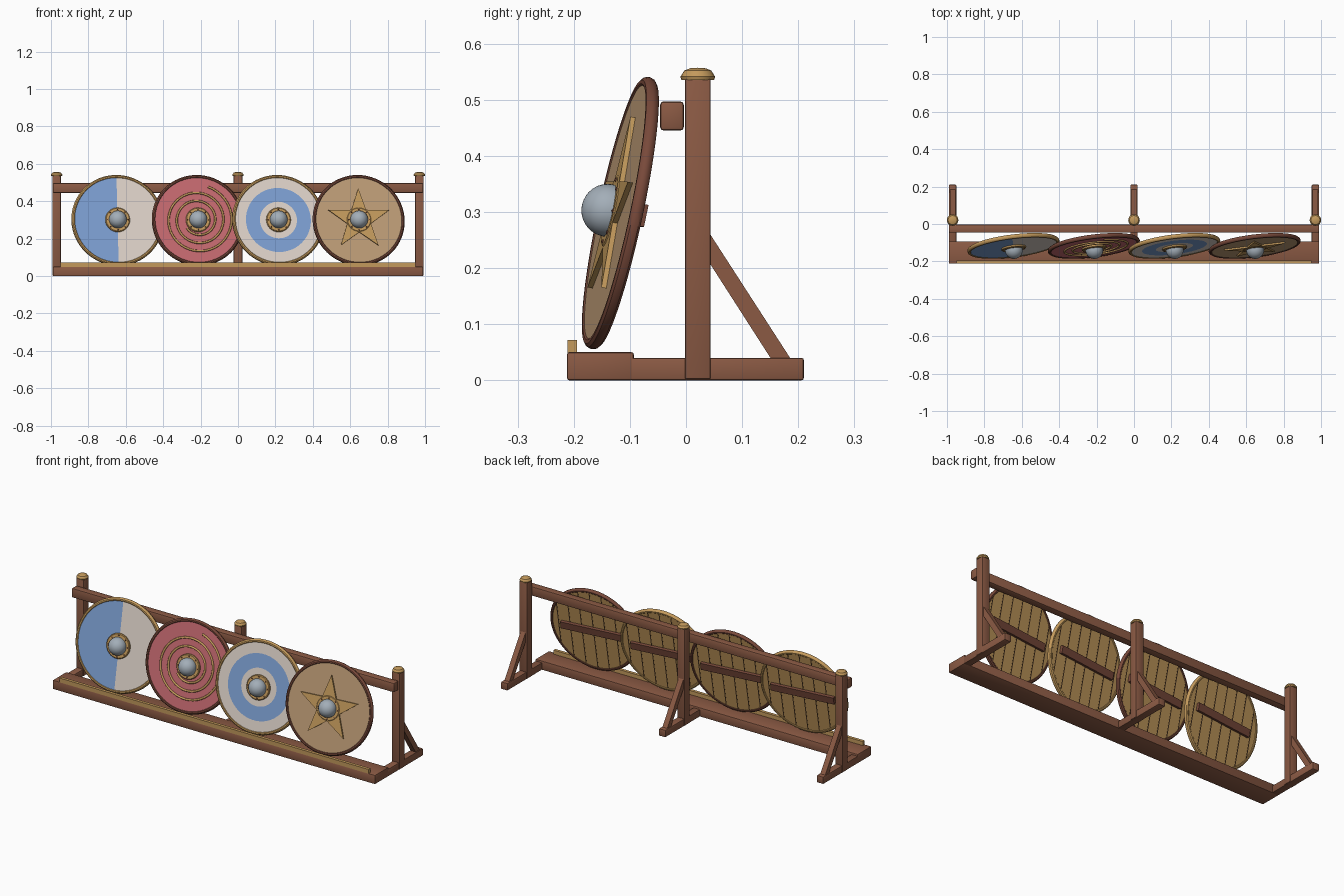
import bpy, bmesh, math
from mathutils import Matrix, Vector

cube = bpy.data.objects.get("Cube")
if cube:
    bpy.data.objects.remove(cube, do_unlink=True)


def material(name, hexcode):
    rgb = [int(hexcode[i:i + 2], 16) / 255 for i in (0, 2, 4)]
    lin = [c / 12.92 if c < 0.04 else ((c + 0.055) / 1.055) ** 2.4 for c in rgb]
    m = bpy.data.materials.new(name)
    m.use_nodes = True
    m.diffuse_color = (*lin, 1)
    m.node_tree.nodes["Principled BSDF"].inputs["Base Color"].default_value = (*lin, 1)
    return m


wood = material("brown wood", "8B5A44")
dark = material("dark wood", "78493A")
gold = material("golden wood", "C49A5C")
groove = material("plank gap", "4A3522")
blue = material("blue paint", "7C9FD2")
cream = material("cream paint", "DDD2C8")
red = material("red paint", "C66A70")
tan = material("tan paint", "BE9C76")
steel = material("steel", "A3AEB8")


def finish(name, bm, mats, matrix=None, smooth=False):
    bmesh.ops.recalc_face_normals(bm, faces=bm.faces)
    mesh = bpy.data.meshes.new(name)
    bm.to_mesh(mesh)
    bm.free()
    ob = bpy.data.objects.new(name, mesh)
    bpy.context.scene.collection.objects.link(ob)
    for m in mats:
        mesh.materials.append(m)
    if matrix:
        ob.matrix_world = matrix
    if smooth:
        bpy.ops.object.select_all(action="DESELECT")
        bpy.context.view_layer.objects.active = ob
        ob.select_set(True)
        bpy.ops.object.shade_smooth_by_angle(angle=math.radians(35))
    return ob


def box(name, lo, hi, mat, matrix=None, bevel=0.0):
    lo, hi = Vector(lo), Vector(hi)
    bm = bmesh.new()
    bmesh.ops.create_cube(bm, size=1)
    bmesh.ops.scale(bm, vec=hi - lo, verts=bm.verts)
    bmesh.ops.translate(bm, vec=(lo + hi) / 2, verts=bm.verts)
    if bevel:
        bmesh.ops.bevel(bm, geom=bm.edges[:], offset=bevel, segments=2,
                        profile=0.5, affect="EDGES")
    return finish(name, bm, [mat], matrix, smooth=bool(bevel))


def prism(name, points, depth, mat, matrix):
    """Extrude a flat outline along its local z."""
    bm = bmesh.new()
    face = bm.faces.new([bm.verts.new((x, y, 0)) for x, y in points])
    out = bmesh.ops.extrude_face_region(bm, geom=[face])
    bmesh.ops.translate(bm, vec=(0, 0, depth),
                        verts=[v for v in out["geom"] if isinstance(v, bmesh.types.BMVert)])
    return finish(name, bm, [mat], matrix)


def lathe(name, profile, mats, matrix, rule=None, steps=48):
    """Spin (radius, height) points about local z; rule picks the colour slot."""
    bm = bmesh.new()
    verts = [bm.verts.new((r, 0, h)) for r, h in profile]
    edges = [bm.edges.new(pair) for pair in zip(verts, verts[1:])]
    bmesh.ops.spin(bm, geom=verts + edges, cent=(0, 0, 0), axis=(0, 0, 1),
                   angle=math.tau, steps=steps, use_merge=True)
    bmesh.ops.remove_doubles(bm, verts=bm.verts, dist=1e-5)
    bm.normal_update()
    if rule:
        for f in bm.faces:
            f.material_index = rule(f.calc_center_median())
    return finish(name, bm, mats, matrix, smooth=True)


# Rack: sill, lip and top rail
box("front_sill", (-0.99, -0.212, 0), (0.99, -0.093, 0.05), wood, bevel=0.004)
box("sill_lip", (-0.95, -0.211, 0.048), (0.95, -0.194, 0.072), gold)
box("top_rail", (-0.99, -0.046, 0.445), (0.99, -0.004, 0.497), wood, bevel=0.006)

# Three supports, each with foot, post, cap and rear brace
YZ = Matrix(((0, 0, 1), (1, 0, 0), (0, 1, 0))).to_4x4()
for side, x in (("right", -0.97), ("middle", 0), ("left", 0.97)):
    box(side + "_foot", (x - 0.02, -0.1, 0), (x + 0.02, 0.21, 0.04), wood, bevel=0.004)
    box(side + "_post", (x - 0.023, -0.002, 0.002), (x + 0.023, 0.044, 0.537), wood, bevel=0.003)
    prism(side + "_brace", [(0.04, 0.265), (0.04, 0.212), (0.153, 0.036), (0.188, 0.036)],
          0.03, wood, Matrix.Translation((x - 0.015, 0, 0)) @ YZ)
    lathe(side + "_post_cap", [(0, 0), (0.029, 0), (0.031, 0.006), (0.024, 0.017),
                               (0.014, 0.021), (0, 0.022)],
          [gold], Matrix.Translation((x, 0.021, 0.535)), steps=20)

R = 0.237            # rim centre line radius
HALF = 0.009         # half thickness of the boards


def shield(name, x, paints, rim, rule):
    m = (Matrix.Translation((x, -0.117, 0.298)) @ Matrix.Rotation(math.radians(7), 4, "Z")
         @ Matrix.Rotation(math.radians(90 - 12), 4, "X"))
    # Painted front over wooden back
    lathe(name + "_board", [(0, -HALF), (R, -HALF), (R, HALF), (0.175, HALF),
                            (0.1, HALF), (0, HALF)], [gold] + paints, m,
          lambda c: 0 if c.z < HALF * 0.9 else 1 + rule(c))
    ring = [(R + 0.011 * math.cos(a), 0.012 * math.sin(a))
            for a in [math.tau * i / 10 for i in range(11)]]
    lathe(name + "_rim", ring, [rim], m, steps=64)
    # Plank gaps and grip strap on the back
    for i in range(-3, 4):
        u = 0.066 * i
        h = math.sqrt(R * R - u * u) - 0.008
        box(f"{name}_plank_gap_{i + 4}", (u - 0.0025, -h, -HALF - 0.001),
            (u + 0.0025, h, -HALF + 0.002), groove, m)
    box(name + "_grip", (-0.18, -0.02, -0.025), (0.18, 0.02, -HALF + 0.002), dark, m)
    # Boss with flange and rivets
    lathe(name + "_boss_flange", [(0, 0.005), (0.066, 0.005), (0.066, 0.017), (0.062, 0.02),
                                  (0, 0.02)], [gold], m, steps=32)
    dome = [(0.047 * math.cos(a), 0.024 + 0.046 * math.sin(a))
            for a in [math.pi / 2 * i / 8 for i in range(9)]]
    lathe(name + "_boss", [(0, 0.015), (0.047, 0.015)] + dome, [steel], m, steps=32)
    for i in range(8):
        spot = Matrix.Rotation(math.tau * i / 8, 4, "Z") @ Matrix.Translation((0.056, 0, 0.019))
        lathe(f"{name}_rivet_{i + 1}", [(0.0045, 0), (0.003, 0.003), (0, 0.004)],
              [dark], m @ spot, steps=8)
    return m


shield("halved_shield", -0.645, [blue, cream], gold, lambda c: int(c.x > 0))
spiral_m = shield("spiral_shield", -0.215, [red], dark, lambda c: 0)
shield("ringed_shield", 0.215, [cream, blue], gold,
       lambda c: int(0.1 < math.hypot(c.x, c.y) < 0.175))
star_m = shield("star_shield", 0.645, [tan], dark, lambda c: 0)

# Raised spiral, winding clockwise toward the boss
curve = bpy.data.curves.new("spiral_band", "CURVE")
curve.dimensions = "3D"
curve.bevel_depth = 0.006
curve.bevel_resolution = 1
curve.use_fill_caps = True
line = curve.splines.new("POLY")
count = 120
line.points.add(count)
for i, p in enumerate(line.points):
    t = i / count
    a, r = math.radians(72) - t * 2.6 * math.tau, 0.19 - 0.115 * t
    p.co = (r * math.cos(a), r * math.sin(a), HALF + 0.002, 1)
curve.materials.append(gold)
band = bpy.data.objects.new("spiral_band", curve)
band.matrix_world = spiral_m
bpy.context.scene.collection.objects.link(band)

# Raised five-pointed star
star = []
for i in range(10):
    r, a = (0.067 if i % 2 else 0.172), math.pi / 2 + math.tau * i / 10
    star.append((r * math.cos(a), r * math.sin(a)))
prism("star_emblem", star, 0.011, gold, star_m @ Matrix.Translation((0, 0, HALF - 0.002)))
